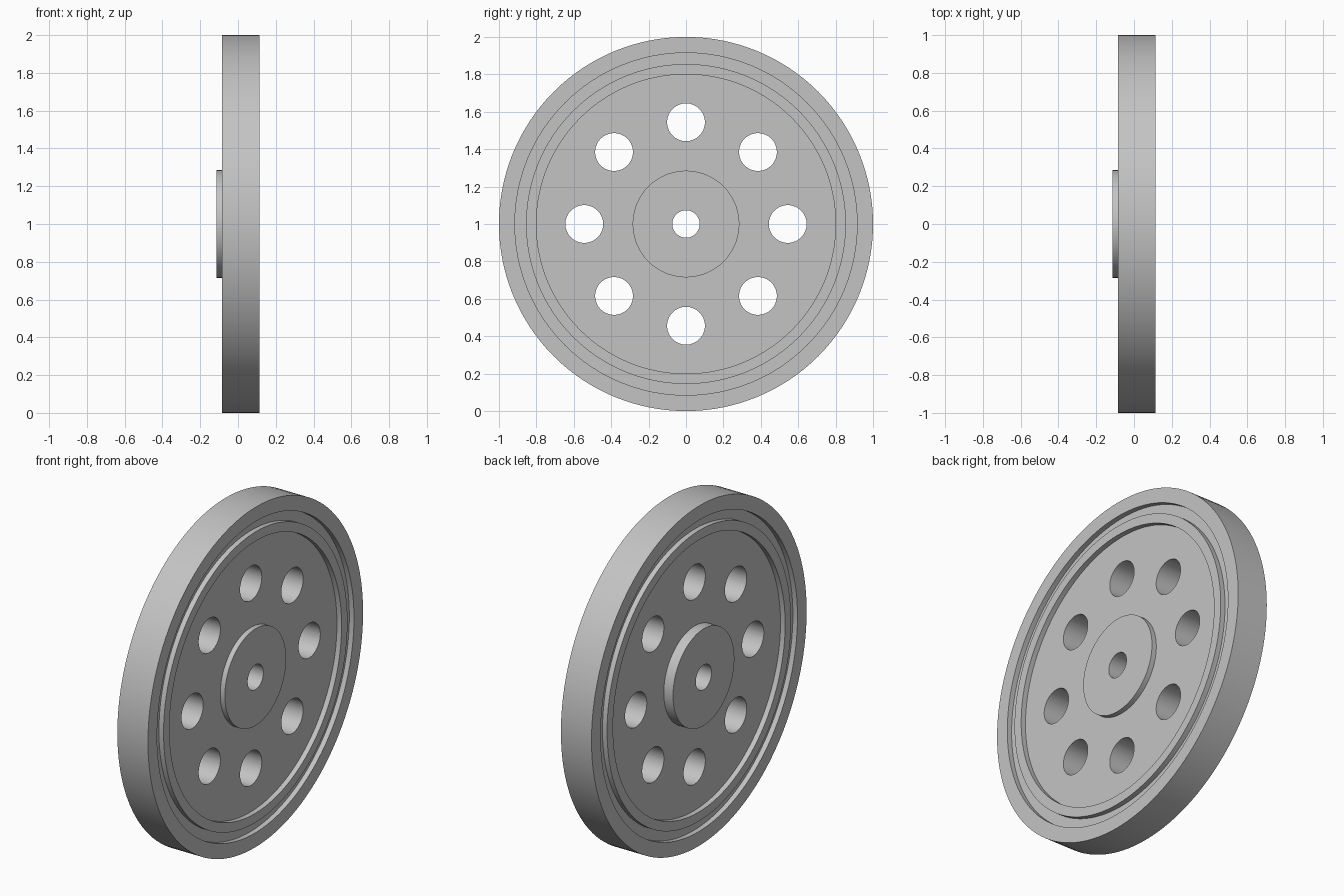
import bpy, bmesh, math
from mathutils import Matrix, Vector

SEGMENTS = 128
CENTRE = Vector((0, 0, 1))

if "Cube" in bpy.data.objects:
    bpy.data.objects.remove(bpy.data.objects["Cube"])

grey = bpy.data.materials.new("plain grey")
grey.use_nodes = True
colour = (0.55, 0.55, 0.55, 1)
grey.diffuse_color = colour
grey.node_tree.nodes["Principled BSDF"].inputs["Base Color"].default_value = colour


def add_object(name, bm):
    bmesh.ops.recalc_face_normals(bm, faces=bm.faces)
    mesh = bpy.data.meshes.new(name)
    bm.to_mesh(mesh)
    bm.free()
    mesh.materials.append(grey)
    obj = bpy.data.objects.new(name, mesh)
    bpy.context.collection.objects.link(obj)
    return obj


def smooth(obj):
    bpy.ops.object.select_all(action='DESELECT')
    obj.select_set(True)
    bpy.context.view_layer.objects.active = obj
    bpy.ops.object.shade_smooth_by_angle(angle=math.radians(30))


def lathe(name, profile):
    """Turn a closed (x, radius) profile around the axle."""
    bm = bmesh.new()
    verts = [bm.verts.new((x, 0, 1 + r)) for x, r in profile]
    edges = [bm.edges.new((v, verts[i - 1])) for i, v in enumerate(verts)]
    bmesh.ops.spin(bm, geom=verts + edges, cent=CENTRE, axis=(1, 0, 0),
                   angle=math.tau, steps=SEGMENTS, use_merge=True)
    bmesh.ops.remove_doubles(bm, verts=bm.verts, dist=1e-5)
    return add_object(name, bm)


def box_profile(x0, x1, r0, r1):
    return [(x0, r0), (x0, r1), (x1, r1), (x1, r0)]


# Overall levels along the axle
BACK, FRONT, STEP = -0.085, 0.114, 0.03
web_back, web_front = BACK + STEP, FRONT - STEP

# Rim with a groove cut in both faces
rim = lathe("rim", [
    (BACK, 0.80), (BACK, 0.855), (web_back, 0.855), (web_back, 0.915),
    (BACK, 0.915), (BACK, 1.0), (FRONT, 1.0), (FRONT, 0.915),
    (web_front, 0.915), (web_front, 0.855), (FRONT, 0.855), (FRONT, 0.80)])

# Recessed web plate and raised hub with its bore
web = lathe("web", box_profile(web_back, web_front, 0.27, 0.81))
hub = lathe("hub", box_profile(BACK - STEP, FRONT, 0.073, 0.285))

# Ring of round lightening holes through the web
bm = bmesh.new()
for i in range(8):
    turn = Matrix.Rotation(i * math.tau / 8, 4, 'X')
    place = (Matrix.Translation(CENTRE) @ turn @ Matrix.Translation((0, 0, 0.544))
             @ Matrix.Rotation(math.pi / 2, 4, 'Y'))
    bmesh.ops.create_cone(bm, cap_ends=True, segments=64, radius1=0.101,
                          radius2=0.101, depth=0.6, matrix=place)
cutter = add_object("hole_cutter", bm)
cutter.hide_render = True

cut = web.modifiers.new("holes", 'BOOLEAN')
cut.object = cutter
cut.operation = 'DIFFERENCE'
cut.solver = 'EXACT'
bpy.context.view_layer.objects.active = web
bpy.ops.object.modifier_apply(modifier=cut.name)
bpy.data.objects.remove(cutter)

for part in (rim, web, hub):
    smooth(part)
